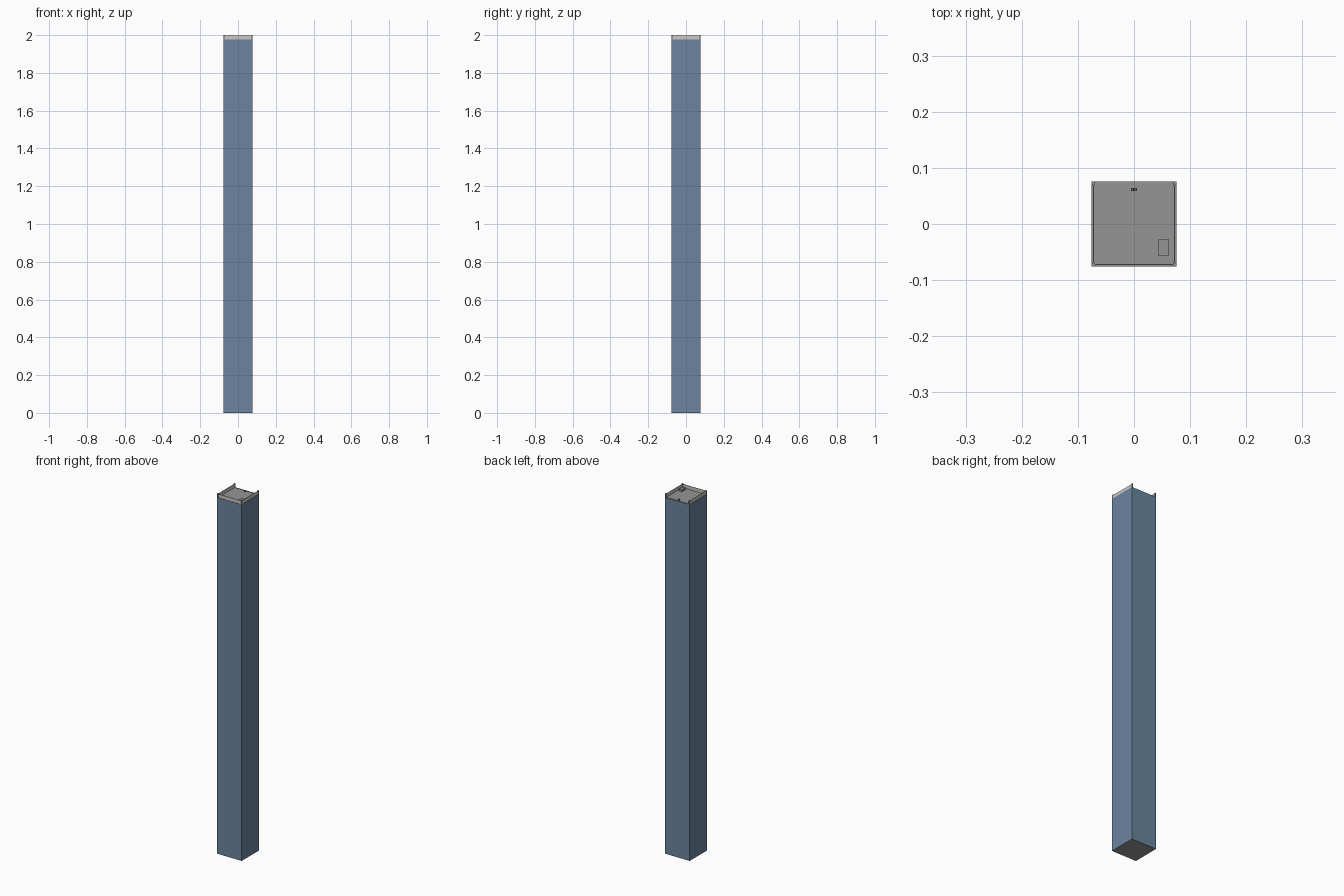
import bpy

if "Cube" in bpy.data.objects:
    bpy.data.objects.remove(bpy.data.objects["Cube"])

def material(name, c):
    m = bpy.data.materials.new(name)
    m.diffuse_color = (*c, 1)
    m.use_nodes = True
    m.node_tree.nodes["Principled BSDF"].inputs["Base Color"].default_value = m.diffuse_color
    return m

GLASS = material("blue_glass", (0.145, 0.235, 0.35))
GREY = material("roof_grey", (0.30, 0.30, 0.30))
PALE = material("pale_parapet", (0.60, 0.57, 0.53))
DARK = material("dark_metal", (0.10, 0.10, 0.10))

def box(name, x0, x1, y0, y1, z0, z1, mat):
    v = [(x, y, z) for z in (z0, z1) for x, y in ((x0, y0), (x1, y0), (x1, y1), (x0, y1))]
    f = [(3, 2, 1, 0), (4, 5, 6, 7), (0, 1, 5, 4), (1, 2, 6, 5), (2, 3, 7, 6), (3, 0, 4, 7)]
    me = bpy.data.meshes.new(name)
    me.from_pydata(v, [], f)
    me.materials.append(mat)
    ob = bpy.data.objects.new(name, me)
    bpy.context.collection.objects.link(ob)
    return ob

H = 0.076    # half width of tower
R = 0.0725   # line of the parapet
T = 1.978    # roof level

# tower: glass sides, grey roof and underside
tower = box("tower", -H, H, -H, H, 0, T, GLASS)
tower.data.materials.append(GREY)
for p in tower.data.polygons:
    p.material_index = 1 if abs(p.normal.z) > 0.5 else 0

# corner posts
for sx in (-1, 1):
    for sy in (-1, 1):
        x, y = sx * R, sy * R
        box("corner_post", x - .003, x + .003, y - .003, y + .003, T, 2.0, GREY)

# thin parapet panels on three sides, open at the back
box("front_parapet", -R, R, -R - .001, -R + .001, T, 1.998, PALE)
for s, n in ((-1, "left_parapet"), (1, "right_parapet")):
    box(n, s * R - .001, s * R + .001, -R, R, T, 1.998, PALE)
box("back_kerb", -R, R, R - .001, R + .001, T, T + .002, GREY)

# roof plant box and small vents
box("roof_hut", .044, .062, -.057, -.028, T, 1.99, GREY)
for i in (-1, 0, 1):
    box("roof_vent", i * .004 - .0015, i * .004 + .0015, .059, .064, T, T + .006, DARK)
